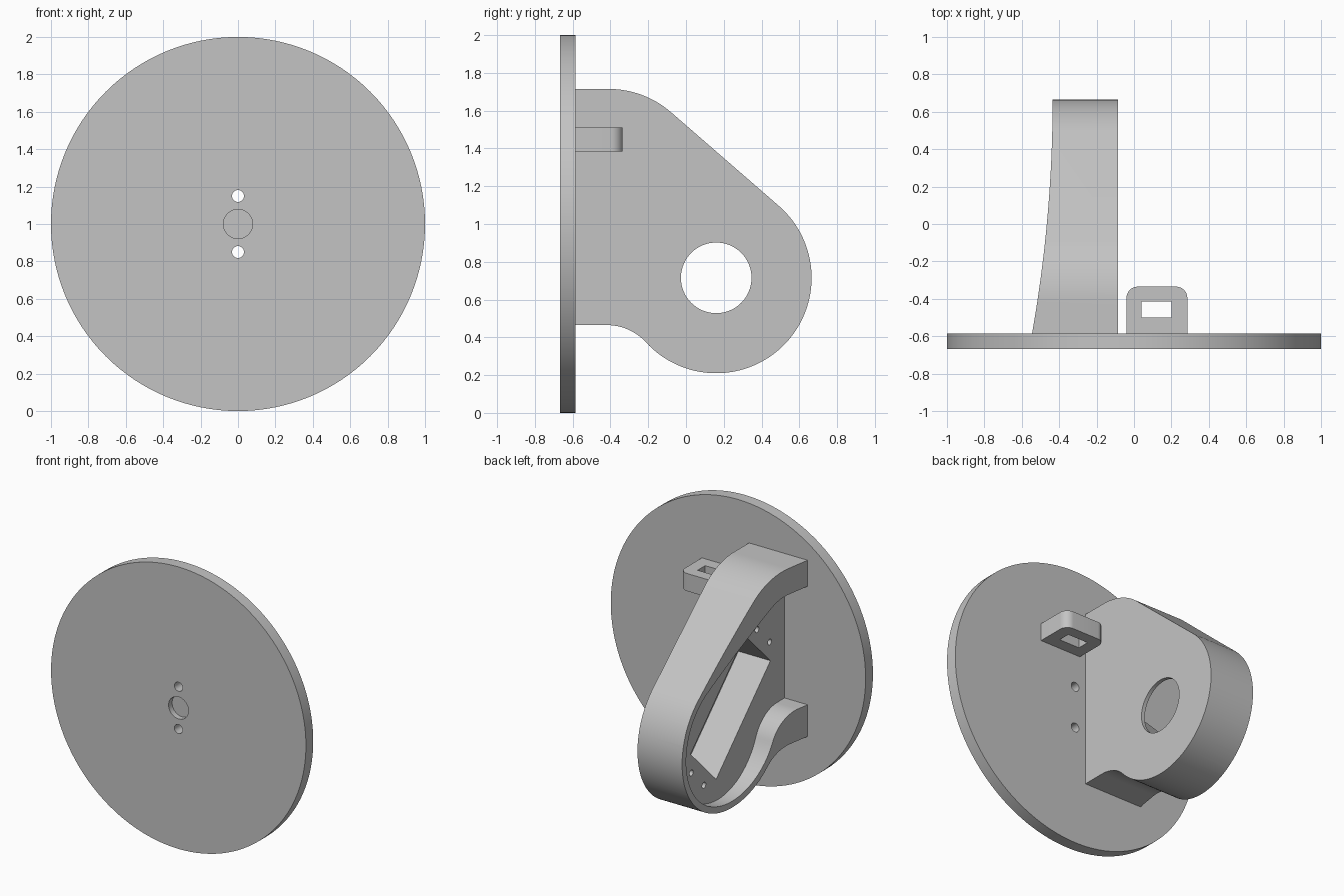
import bpy, bmesh, math

if "Cube" in bpy.data.objects:
    bpy.data.objects.remove(bpy.data.objects["Cube"])

grey = bpy.data.materials.new("light grey")
grey.diffuse_color = (0.55, 0.55, 0.55, 1)
grey.use_nodes = True
grey.node_tree.nodes["Principled BSDF"].inputs["Base Color"].default_value = grey.diffuse_color


def arc(cx, cy, r, a0, a1, n=24):
    """Points on an arc, angles in degrees."""
    return [(cx + r * math.cos(math.radians(a0 + (a1 - a0) * i / n)),
             cy + r * math.sin(math.radians(a0 + (a1 - a0) * i / n))) for i in range(n + 1)]


def circle(cx, cy, r, n=48):
    return arc(cx, cy, r, 0, 360, n)[:-1]


def rect(x0, y0, x1, y1):
    return [(x0, y0), (x1, y0), (x1, y1), (x0, y1)]


def prism(name, pts, axis, lo, hi):
    """Extrude a flat outline along one axis."""
    place = {"X": lambda p, d: (d, p[0], p[1]),
             "Y": lambda p, d: (p[0], d, p[1]),
             "Z": lambda p, d: (p[0], p[1], d)}[axis]
    bm = bmesh.new()
    a = [bm.verts.new(place(p, lo)) for p in pts]
    b = [bm.verts.new(place(p, hi)) for p in pts]
    bm.faces.new(a)
    bm.faces.new(b)
    for i in range(len(pts)):
        j = (i + 1) % len(pts)
        bm.faces.new((a[i], a[j], b[j], b[i]))
    bmesh.ops.recalc_face_normals(bm, faces=bm.faces)
    mesh = bpy.data.meshes.new(name)
    bm.to_mesh(mesh)
    bm.free()
    mesh.materials.append(grey)
    ob = bpy.data.objects.new(name, mesh)
    bpy.context.collection.objects.link(ob)
    return ob


def cut(ob, cutters):
    """Subtract the cutters, then remove them."""
    for c in cutters:
        c.hide_render = True
        m = ob.modifiers.new("cut", "BOOLEAN")
        m.operation, m.solver, m.object = "DIFFERENCE", "EXACT", c
    dg = bpy.context.evaluated_depsgraph_get()
    mesh = bpy.data.meshes.new_from_object(ob.evaluated_get(dg))
    ob.modifiers.clear()
    ob.data = mesh
    for c in cutters:
        bpy.data.objects.remove(c)


def finish(ob):
    bpy.ops.object.select_all(action="DESELECT")
    ob.select_set(True)
    bpy.context.view_layer.objects.active = ob
    bpy.ops.object.shade_smooth_by_angle(angle=math.radians(25))


BACK = -0.585          # rear face of the disc
EMBED = BACK - 0.02    # parts sink slightly into the disc

# Round face disc with two through holes and a shallow centre recess
disc = prism("face_disc", circle(0, 1, 1, 128), "Y", -0.667, BACK)
cut(disc, [prism("hole", circle(0, z, 0.032, 32), "Y", -0.8, -0.4) for z in (0.85, 1.15)]
    + [prism("recess", circle(0, 1, 0.078), "Y", -0.8, -0.627)])

# Bracket outline (y, z): shoulder, sloped edge, round nose, concave foot
hub = (0.16, 0.715)
outer = ([(EMBED, 1.715)] + arc(-0.41, 1.21, 0.505, 90, 49)
         + arc(*hub, 0.505, 49, -137.5, 64)
         + arc(-0.42, 0.183, 0.282, 42.5, 90)[1:] + [(EMBED, 0.465)])
bracket = prism("bracket", outer, "X", -0.65, -0.085)

# Open cavity that leaves a thin rim around the nose
inner = ([(-0.66, 1.53)] + arc(-0.41, 1.22, 0.31, 90, 59.9)
         + arc(*hub, 0.46, 59.9, -156.8, 64)
         + arc(-0.5, 0.432, 0.258, 23.2, 90)[1:] + [(-0.66, 0.69)])
cavity = prism("cavity", inner, "X", -0.9, -0.364)

# Curved sweep of the open side
sweep = [(-0.435 - 0.0704 * (0.665 - y) ** 2, y) for y in [-0.8 + 0.05 * i for i in range(33)]]
side = prism("side_sweep", [(-0.9, -0.8)] + sweep + [(-0.9, 0.8)], "Z", -0.5, 2.5)

# Diagonal motor pocket, its screw holes and the round shaft opening
q = math.sqrt(0.5)


def diag(a, p):
    return (0.021 + q * (a + p), 0.854 + q * (p - a))


pocket = prism("pocket", [diag(*c) for c in rect(-0.43, -0.203, 0.43, 0.203)], "X", -0.5, -0.112)
screws = [prism("screw_hole", circle(*diag(a, p), 0.021, 20), "X", -0.5, -0.18)
          for a in (-0.52, 0.52) for p in (-0.1, 0.1)]
opening = prism("opening", circle(*hub, 0.187, 64), "X", -0.3, 0.1)
cut(bracket, [side, cavity, pocket, opening] + screws)

# Small cable loop beside the bracket
loop = prism("cable_loop", [(-0.04, EMBED), (0.285, EMBED)] + arc(0.225, -0.395, 0.06, 0, 90, 12)
             + arc(0.02, -0.395, 0.06, 90, 180, 12), "Z", 1.385, 1.51)
cut(loop, [prism("loop_slot", rect(0.04, -0.5, 0.2, -0.415), "Z", 1.2, 1.7)])

for part in (disc, bracket, loop):
    finish(part)
